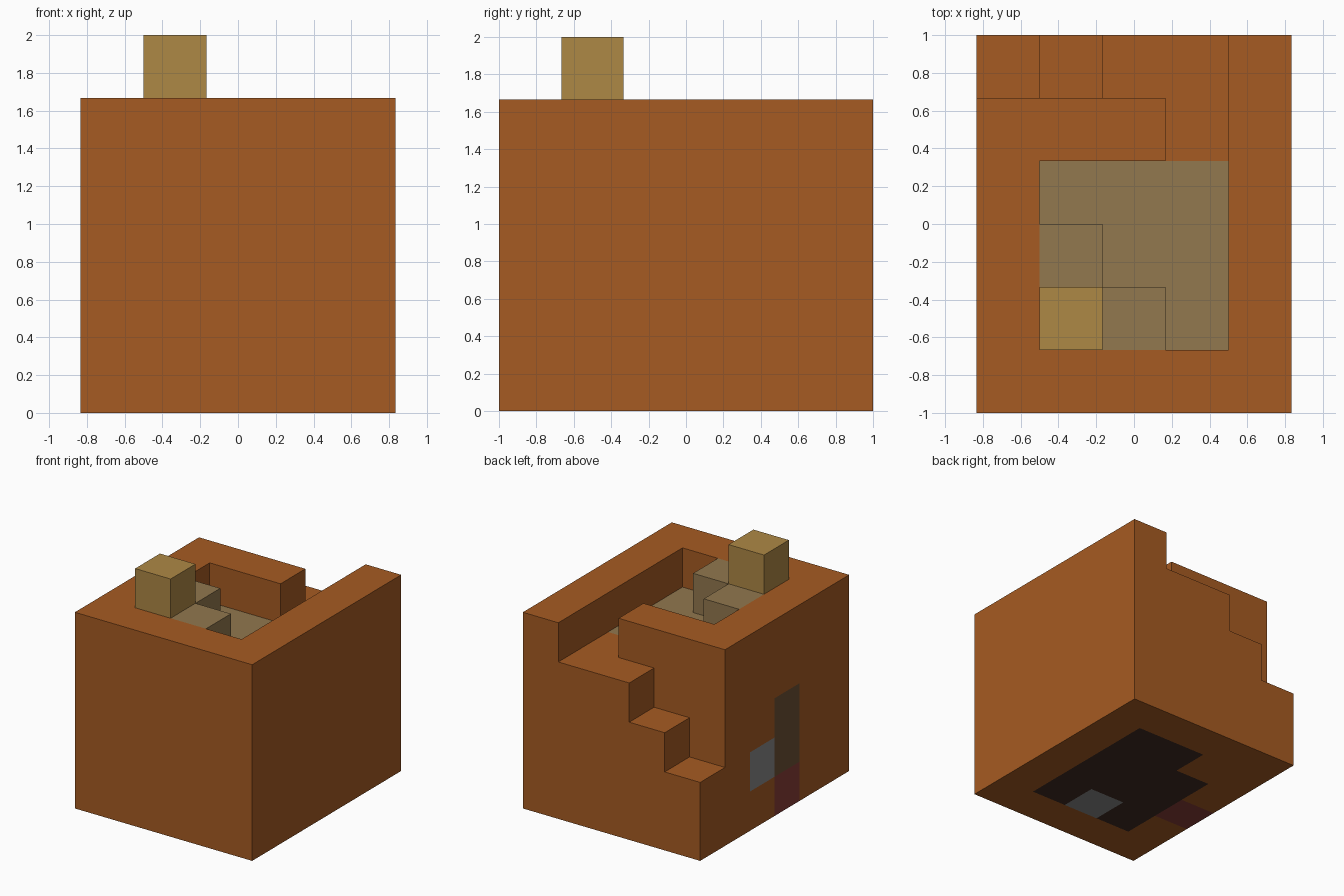
import bpy
import bmesh
from mathutils import Vector

cube = bpy.data.objects.get("Cube")
if cube:
    bpy.data.objects.remove(cube, do_unlink=True)

UNIT = 1 / 3
SIZE = (5, 6)
AXES = [Vector(d) for d in ((1, 0, 0), (0, 1, 0), (0, 0, 1))]


def make_material(name, srgb_hex):
    """Flat material from an sRGB hex string, stored as linear values."""
    rgb = [int(srgb_hex[i:i + 2], 16) / 255 for i in (0, 2, 4)]
    linear = [c / 12.92 if c <= 0.04045 else ((c + 0.055) / 1.055) ** 2.4 for c in rgb]
    mat = bpy.data.materials.new(name)
    mat.use_nodes = True
    mat.diffuse_color = (*linear, 1)
    mat.node_tree.nodes["Principled BSDF"].inputs["Base Color"].default_value = (*linear, 1)
    return mat


orange = make_material("burnt orange", "A65B22")
tan = make_material("dull tan", "92784E")
gold = make_material("golden tan", "AE8845")
grey = make_material("stone grey", "888888")
brown = make_material("door brown", "6B5035")
red = make_material("dark red", "873D37")
dark = make_material("dark brown", "412B22")

# The block grid: each filled cell belongs to one part
cells = {}


def fill(part, xs, ys, zs):
    """Fill a box of cells, given as half-open index ranges."""
    for x in range(*xs):
        for y in range(*ys):
            for z in range(*zs):
                cells[x, y, z] = part


# House body and the raised walls around the roof
fill("walls", (0, 5), (0, 5), (0, 4))
fill("walls", (0, 5), (0, 1), (4, 5))
fill("walls", (0, 1), (0, 5), (4, 5))
fill("walls", (0, 3), (4, 5), (4, 5))
fill("walls", (4, 5), (0, 6), (0, 5))

# Staircase climbing along the back to the roof opening
for i, height in enumerate((2, 3, 4, 4)):
    fill("back_stairs", (i, i + 1), (5, 6), (0, height))

# Roof terrace with two raised blocks beside the chimney
fill("roof", (1, 4), (1, 4), (3, 4))
fill("roof", (1, 2), (2, 3), (4, 5))
fill("roof", (2, 3), (1, 2), (4, 5))
fill("chimney", (1, 2), (1, 2), (4, 6))

# Floor, hearth, door, doorstep and window, flush with the outside
fill("floor", (1, 4), (1, 4), (0, 1))
fill("floor", (2, 4), (4, 5), (0, 1))
fill("hearth", (2, 3), (1, 2), (0, 1))
fill("doorstep", (0, 1), (2, 3), (0, 1))
fill("door", (0, 1), (2, 3), (1, 3))
fill("window", (0, 1), (3, 4), (1, 2))


def build_part(part, mat):
    """Mesh only the exposed faces of one part, merged into large flat faces."""
    bm = bmesh.new()
    for cell, owner in cells.items():
        if owner != part:
            continue
        centre = Vector(cell) + Vector((0.5, 0.5, 0.5))
        for i in range(3):
            for sign in (1, -1):
                n = AXES[i] * sign
                if tuple(int(c) for c in Vector(cell) + n) in cells:
                    continue
                u = AXES[(i + 1) % 3] / 2
                v = AXES[(i + 2) % 3] / 2 * sign
                mid = centre + n / 2
                bm.faces.new([bm.verts.new(mid + p) for p in (-u - v, u - v, u + v, v - u)])
    bmesh.ops.remove_doubles(bm, verts=bm.verts, dist=0.001)
    bmesh.ops.dissolve_limit(bm, angle_limit=0.01, verts=bm.verts, edges=bm.edges)
    for vert in bm.verts:
        vert.co = (vert.co - Vector((SIZE[0] / 2, SIZE[1] / 2, 0))) * UNIT
    mesh = bpy.data.meshes.new(part)
    bm.to_mesh(mesh)
    bm.free()
    mesh.materials.append(mat)
    bpy.context.collection.objects.link(bpy.data.objects.new(part, mesh))


for part, mat in {"walls": orange, "back_stairs": orange, "roof": tan, "chimney": gold,
                  "floor": dark, "hearth": grey, "doorstep": red, "door": brown,
                  "window": grey}.items():
    build_part(part, mat)
